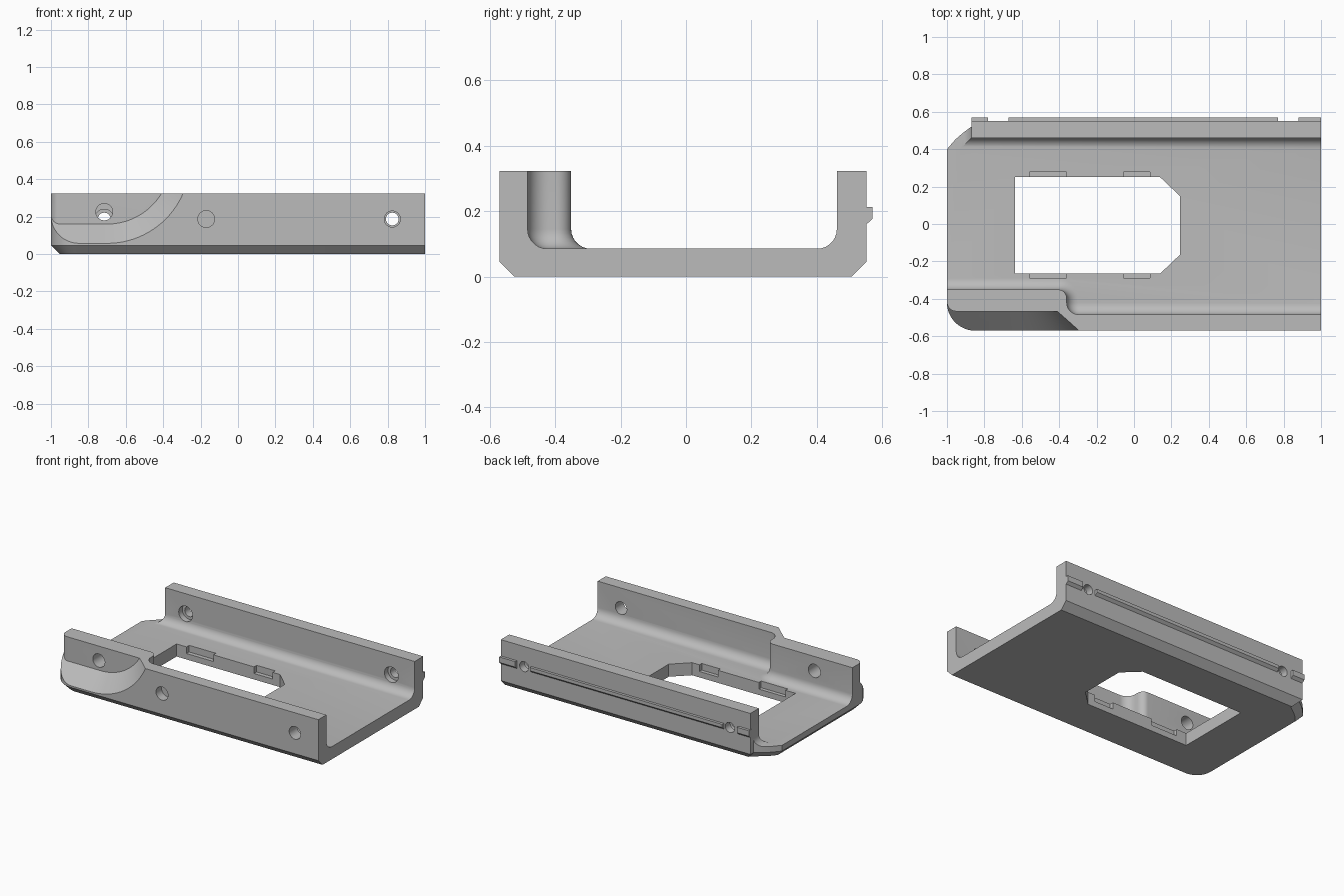
import bpy, bmesh
from math import cos, sin, radians

if "Cube" in bpy.data.objects:
    bpy.data.objects.remove(bpy.data.objects["Cube"])

grey = bpy.data.materials.new("plain grey")
grey.use_nodes = True
colour = (0.5, 0.5, 0.5, 1)
grey.diffuse_color = colour
grey.node_tree.nodes["Principled BSDF"].inputs["Base Color"].default_value = colour


def arc(cx, cy, r, start, end, n=8):
    angles = [radians(start + (end - start) * i / n) for i in range(n + 1)]
    return [(cx + r * cos(a), cy + r * sin(a)) for a in angles]


def loft(name, ring_a, ring_b, bevel=0, segments=1, keep=lambda e: True):
    """Solid between two matching rings; optionally bevel the first ring's edges."""
    bm = bmesh.new()
    a = [bm.verts.new(p) for p in ring_a]
    b = [bm.verts.new(p) for p in ring_b]
    bm.faces.new(a)
    bm.faces.new(b)
    for i in range(len(a)):
        j = (i + 1) % len(a)
        bm.faces.new((a[i], a[j], b[j], b[i]))
    bmesh.ops.recalc_face_normals(bm, faces=bm.faces)
    if bevel:
        first = set(a)
        edges = [e for e in bm.edges if set(e.verts) <= first and keep(e)]
        bmesh.ops.bevel(bm, geom=edges, offset=bevel, segments=segments,
                        profile=0.5, affect='EDGES', clamp_overlap=False)
        bmesh.ops.recalc_face_normals(bm, faces=bm.faces)
    mesh = bpy.data.meshes.new(name)
    bm.to_mesh(mesh)
    bm.free()
    obj = bpy.data.objects.new(name, mesh)
    bpy.context.collection.objects.link(obj)
    mesh.materials.append(grey)
    return obj


def prism(name, plan, z0, z1, **kw):
    return loft(name, [(x, y, z0) for x, y in plan], [(x, y, z1) for x, y in plan], **kw)


def box(name, x0, x1, y0, y1, z0, z1):
    return prism(name, [(x0, y0), (x1, y0), (x1, y1), (x0, y1)], z0, z1)


def bore(x, z, r, y0, y1):
    ring = arc(x, z, r, 0, 360, 32)[:-1]
    return loft("bore", [(u, y0, v) for u, v in ring], [(u, y1, v) for u, v in ring])


def cut(target, cutter):
    mod = target.modifiers.new("cut", 'BOOLEAN')
    mod.operation = 'DIFFERENCE'
    mod.solver = 'EXACT'
    mod.object = cutter
    bpy.context.view_layer.objects.active = target
    bpy.ops.object.modifier_apply(modifier=mod.name)
    bpy.data.objects.remove(cutter)


TOP, FLOOR = 0.323, 0.085
FRONT, BACK = -0.57, 0.552

# Tray block with chamfered underside on three sides
outline = [(1, FRONT), (1, BACK), (-0.87, BACK), (-0.87, 0.52), (-0.915, 0.487),
           (-0.955, 0.452), (-1, 0.4)] + arc(-0.85, FRONT + 0.15, 0.15, 180, 270, 12)
tray = prism("tray", outline, 0, TOP, bevel=0.046,
             keep=lambda e: not all(v.co.x > 0.99 for v in e.verts))

# Channel with filleted floor, stepping around the thick pad and the wall end
channel = ([(1.2, -0.484)] + arc(-0.295, -0.419, 0.065, 270, 180)
           + arc(-0.405, -0.396, 0.045, 0, 90)
           + [(-1.2, -0.351), (-1.2, 0.8), (-0.868, 0.8), (-0.868, 0.461), (1.2, 0.461)])
cut(tray, prism("channel", channel, FLOOR, 0.6, bevel=0.06, segments=7))

# Conical scoop in the front of the pad
def scoop_ring(y, r):
    curve = [(-1.2, 0.5 - r)] + arc(-0.7, 0.5, r, -90, 0, 24) + [(-1.2, 0.5)]
    return [(x, y, z) for x, z in curve]


cut(tray, loft("scoop", scoop_ring(-0.467, 0.34), scoop_ring(-0.617, 0.49)))

# Rounded corner of the pad above the scoop
corner = [(-1.05, -0.417)] + arc(-0.95, -0.417, 0.05, 180, 270) + [(-0.95, -0.48), (-1.05, -0.48)]
cut(tray, loft("corner", [(x, y, y + 0.627) for x, y in corner],
               [(x, y, 0.5) for x, y in corner]))

# Floor window and its four shallow notches
window = [(-0.635, -0.265), (0.14, -0.265), (0.245, -0.165), (0.245, 0.15),
          (0.14, 0.25), (-0.635, 0.25)]
cut(tray, prism("window", window, -0.1, 0.2))
for x0, x1 in ((-0.56, -0.36), (-0.055, 0.085)):
    cut(tray, box("notch", x0, x1, 0.2, 0.278, 0.04, 0.15))
    cut(tray, box("notch", x0, x1, -0.29, -0.22, 0.04, 0.15))

# Screw holes: front wall, pad, blind front hole, counterbored back wall
cut(tray, bore(0.825, 0.187, 0.043, -0.7, -0.4))
cut(tray, bore(-0.715, 0.225, 0.045, -0.7, -0.3))
cut(tray, bore(-0.17, 0.187, 0.045, -0.7, -0.51))
for x in (0.825, -0.715):
    cut(tray, bore(x, 0.187, 0.034, 0.4, 0.7))
    cut(tray, bore(x, 0.187, 0.052, 0.4, 0.5))

# Rails along the back wall, with sloped undersides
def rail(name, x0, x1, z0, z1):
    profile = [(BACK - 0.01, z0), (BACK, z0), (0.57, z0 + 0.016), (0.57, z1), (BACK - 0.01, z1)]
    return loft(name, [(x0, y, z) for y, z in profile], [(x1, y, z) for y, z in profile])


rail("right_rail_block", -0.869, -0.78, 0.16, 0.213)
rail("long_rail", -0.67, 0.77, 0.165, 0.203)
rail("left_rail_block", 0.88, 1, 0.16, 0.213)

# Smooth the curved faces, keep machined edges sharp
bpy.ops.object.select_all(action='DESELECT')
tray.select_set(True)
bpy.context.view_layer.objects.active = tray
bpy.ops.object.shade_smooth_by_angle(angle=radians(25))
